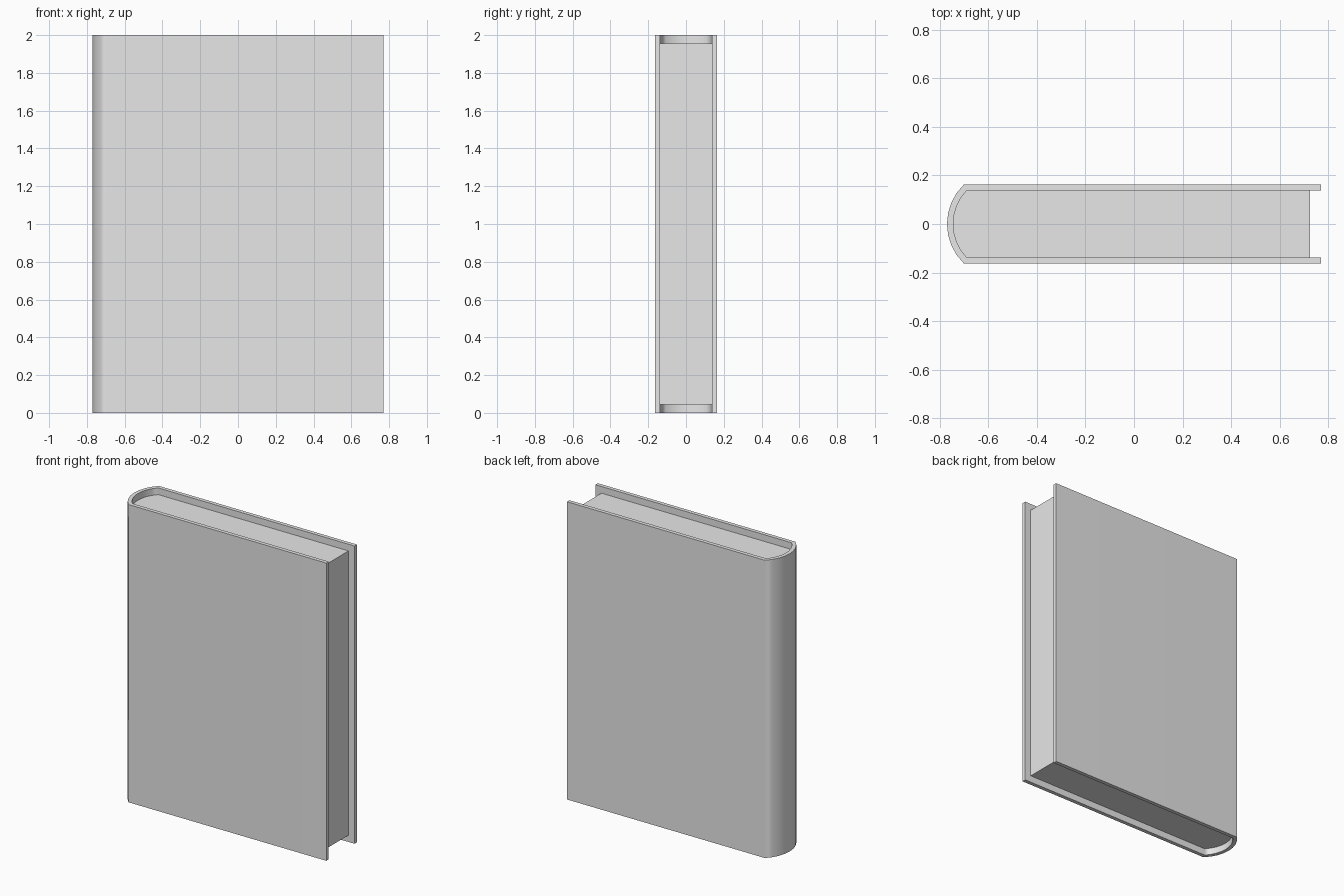
import bpy
import bmesh
from math import asin, cos, sin, radians

if "Cube" in bpy.data.objects:
    bpy.data.objects.remove(bpy.data.objects["Cube"], do_unlink=True)

HEIGHT = 2.0
HALF_WIDTH = 0.77
HALF_DEPTH = 0.163
BOARD = 0.026          # cover thickness
OVERHANG = 0.045       # cover beyond the pages
SPINE_BULGE = 0.07
SEGMENTS = 8

radius = (SPINE_BULGE ** 2 + HALF_DEPTH ** 2) / (2 * SPINE_BULGE)
centre_x = radius - HALF_WIDTH

grey = bpy.data.materials.new("plain grey")
grey.use_nodes = True
grey.diffuse_color = (0.8, 0.8, 0.8, 1)
grey.node_tree.nodes["Principled BSDF"].inputs["Base Color"].default_value = (0.8, 0.8, 0.8, 1)


def book_path(inset, end_x):
    """Front edge, round the spine, to the back edge."""
    r, y = radius - inset, HALF_DEPTH - inset
    half = asin(y / r)
    angles = [half * (2 * i / SEGMENTS - 1) for i in range(SEGMENTS + 1)]
    arc = [(centre_x - r * cos(a), r * sin(a)) for a in angles]
    return [(end_x, -y)] + arc + [(end_x, y)]


def extrude_part(name, outlines, z0, z1):
    """Raise flat outlines, sharing their common corners, into a solid."""
    bm = bmesh.new()
    for outline in outlines:
        bm.faces.new([bm.verts.new((x, y, z0)) for x, y in outline])
    bmesh.ops.remove_doubles(bm, verts=bm.verts, dist=0.0001)
    raised = bmesh.ops.extrude_face_region(bm, geom=bm.faces[:], use_keep_orig=True)
    top = [v for v in raised["geom"] if isinstance(v, bmesh.types.BMVert)]
    bmesh.ops.translate(bm, verts=top, vec=(0, 0, z1 - z0))
    bmesh.ops.recalc_face_normals(bm, faces=bm.faces)
    mesh = bpy.data.meshes.new(name)
    bm.to_mesh(mesh)
    bm.free()
    mesh.materials.append(grey)
    obj = bpy.data.objects.new(name, mesh)
    bpy.context.collection.objects.link(obj)
    bpy.ops.object.select_all(action="DESELECT")
    obj.select_set(True)
    bpy.context.view_layer.objects.active = obj
    bpy.ops.object.shade_smooth_by_angle(angle=radians(60))
    # Flat boards stay flat while the spine shades smoothly into them
    weighted = obj.modifiers.new("weighted normals", "WEIGHTED_NORMAL")
    weighted.keep_sharp = True


# Hard cover: two boards joined by a rounded spine
outer = book_path(0, HALF_WIDTH)
inner = book_path(BOARD, HALF_WIDTH)
strips = [(outer[i], outer[i + 1], inner[i + 1], inner[i])
          for i in range(len(outer) - 1)]
extrude_part("cover", strips, 0, HEIGHT)

# Page block, set in from the cover's open edges
pages = book_path(BOARD, HALF_WIDTH - OVERHANG)
extrude_part("page_block", [pages], OVERHANG, HEIGHT - OVERHANG)
